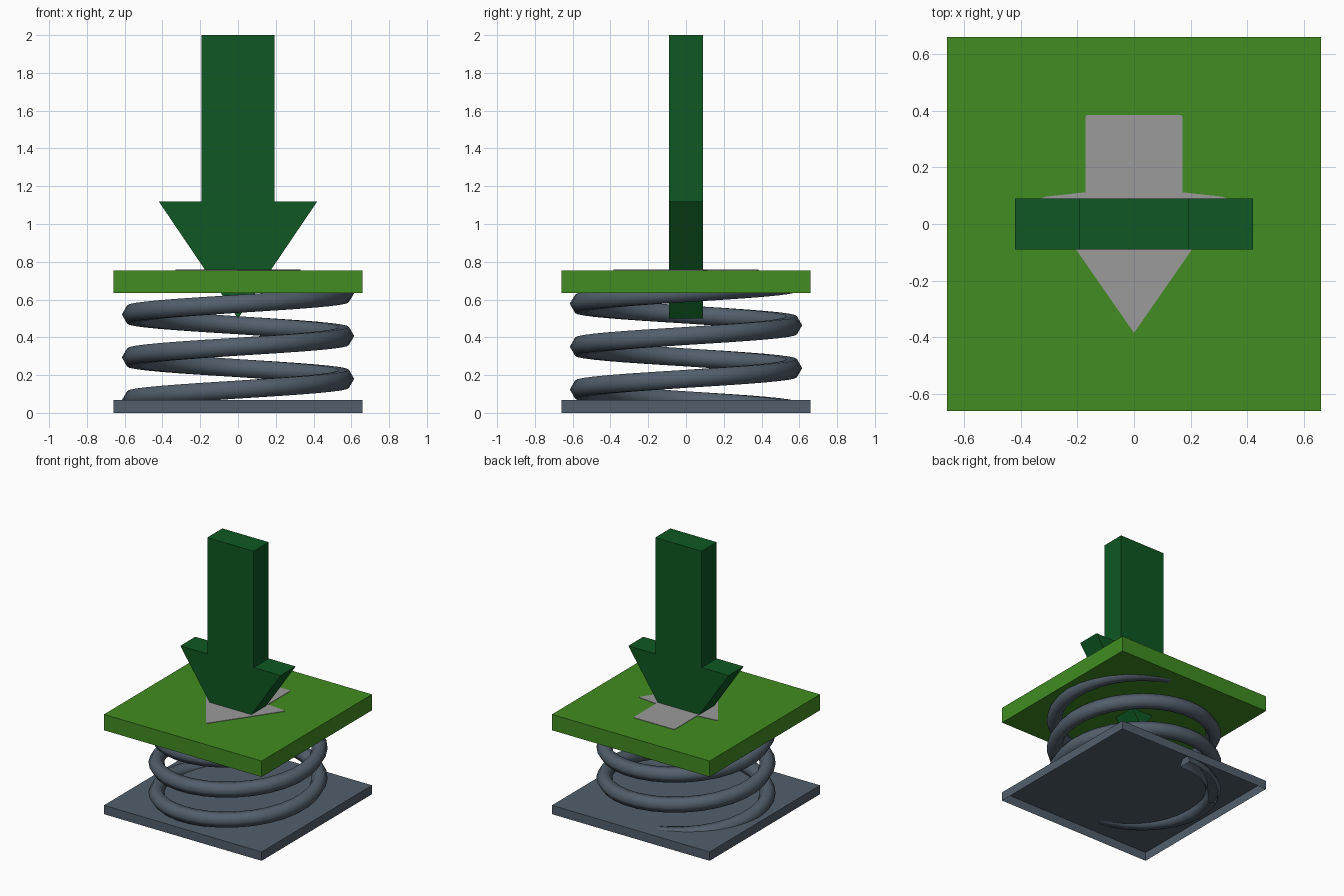
import bpy, bmesh, math
from mathutils import Vector

if "Cube" in bpy.data.objects:
    bpy.data.objects.remove(bpy.data.objects["Cube"])


def material(name, rgb):
    m = bpy.data.materials.new(name)
    lin = [((c / 255 + 0.055) / 1.055) ** 2.4 for c in rgb]
    m.diffuse_color = (*lin, 1)
    m.use_nodes = True
    m.node_tree.nodes["Principled BSDF"].inputs["Base Color"].default_value = m.diffuse_color
    return m


SLATE = material("slate grey", (82, 95, 108))
GREEN = material("grass green", (65, 140, 33))
DARK = material("dark green", (15, 87, 35))
GREY = material("light grey", (155, 155, 155))


def finish(name, bm, mat):
    me = bpy.data.meshes.new(name)
    bm.to_mesh(me)
    bm.free()
    me.materials.append(mat)
    ob = bpy.data.objects.new(name, me)
    bpy.context.collection.objects.link(ob)
    return ob


def slab(name, half, z0, z1, mat, open_bottom=False):
    bm = bmesh.new()
    bmesh.ops.create_cube(bm, size=1)
    for v in bm.verts:
        v.co = Vector((v.co.x * 2 * half, v.co.y * 2 * half, z0 if v.co.z < 0 else z1))
    if open_bottom:
        bm.normal_update()
        down = [f for f in bm.faces if f.normal.z < -0.5]
        bmesh.ops.delete(bm, geom=down, context='FACES_ONLY')
    return finish(name, bm, mat)


def arrow(name, half_profile, place, offset, mat):
    """Mirror a half outline (tip first), then extrude it by offset."""
    outline = half_profile + [(-a, b) for a, b in reversed(half_profile) if a > 0]
    bm = bmesh.new()
    face = bm.faces.new([bm.verts.new(place(a, b)) for a, b in outline])
    new = bmesh.ops.extrude_face_region(bm, geom=[face], use_keep_orig=True)["geom"]
    bmesh.ops.translate(bm, vec=offset, verts=[g for g in new if isinstance(g, bmesh.types.BMVert)])
    bmesh.ops.recalc_face_normals(bm, faces=bm.faces)
    return finish(name, bm, mat)


# hollow base and pressed top plate
slab("base_plate", 0.66, 0, 0.067, SLATE, open_bottom=True)
slab("top_plate", 0.66, 0.635, 0.755, GREEN)

# big downward arrow
arrow("down_arrow", [(0, 0.5), (0.42, 1.12), (0.194, 1.12), (0.194, 2.0)],
      lambda a, b: (a, -0.09, b), (0, 0.18, 0), DARK)

# thin arrow marking on the top plate
arrow("arrow_marking", [(0, -0.385), (0.33, 0.09), (0.31, 0.097), (0.172, 0.112),
                        (0.172, 0.378), (0.165, 0.385)],
      lambda a, b: (a, b, 0.7545), (0, 0, 0.004), GREY)

# coil spring: six-sided tube swept along three turns
R, TUBE, PITCH, PER_TURN, TURNS, SIDES = 0.56, 0.055, 0.227, 32, 3, 6
bm = bmesh.new()
rings = []
for i in range(PER_TURN * TURNS + 1):
    t = i / PER_TURN
    ang = math.pi / 2 + t * math.tau
    ring = []
    for k in range(SIDES):
        p = k * math.tau / SIDES
        r = R + TUBE * math.cos(p)
        ring.append(bm.verts.new((r * math.cos(ang), r * math.sin(ang),
                                  0.01 + PITCH * t + TUBE * math.sin(p))))
    rings.append(ring)
for a, b in zip(rings, rings[1:]):
    for k in range(SIDES):
        n = (k + 1) % SIDES
        bm.faces.new((a[k], b[k], b[n], a[n])).smooth = True
bm.faces.new(rings[0])
bm.faces.new(rings[-1])
bmesh.ops.recalc_face_normals(bm, faces=bm.faces)
# trim the coil level with the floor
bmesh.ops.bisect_plane(bm, geom=bm.verts[:] + bm.edges[:] + bm.faces[:],
                       plane_co=(0, 0, 0.001), plane_no=(0, 0, 1), clear_inner=True)
finish("coil_spring", bm, SLATE)
